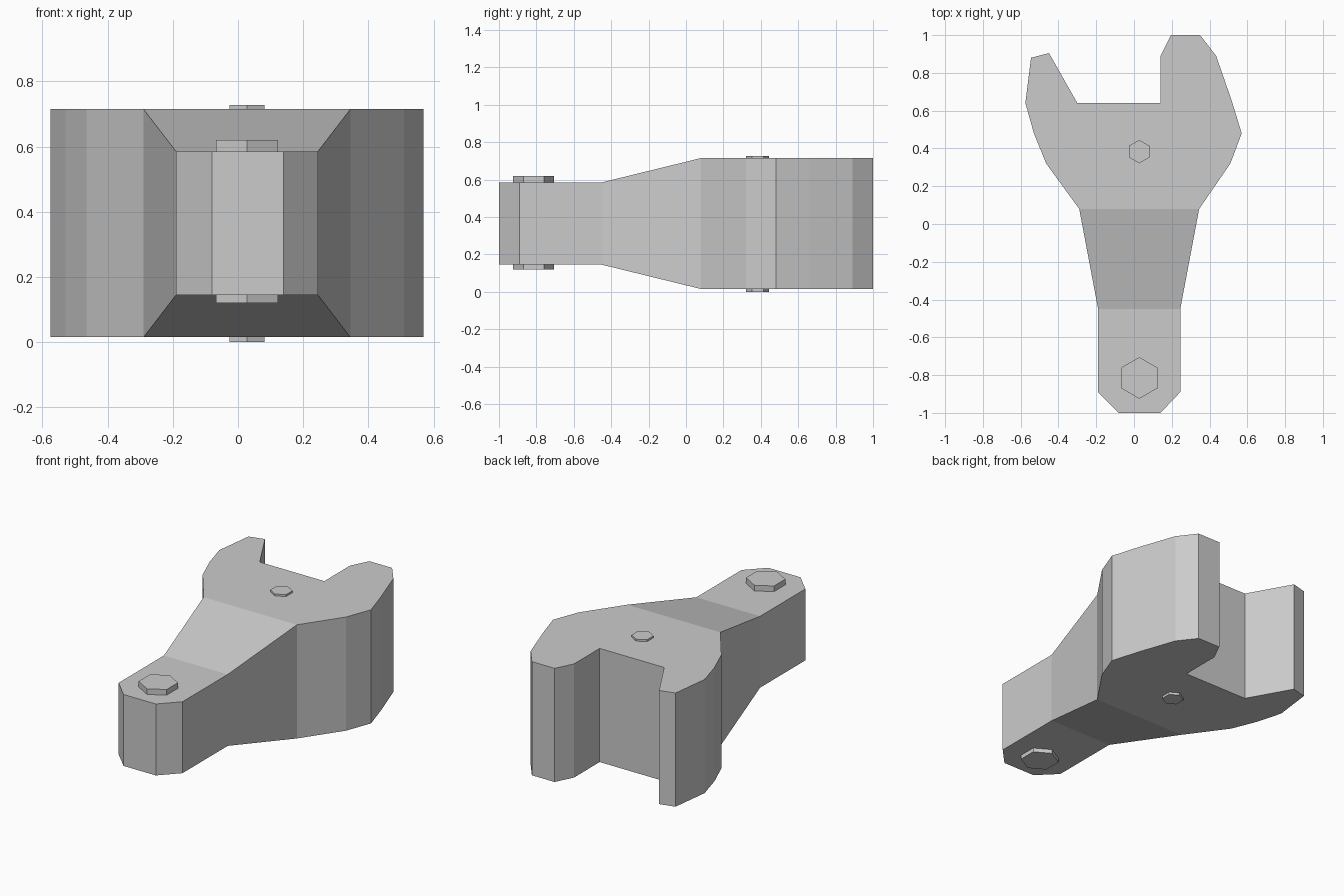
import bpy, bmesh, math

cube = bpy.data.objects.get("Cube")
if cube:
    bpy.data.objects.remove(cube, do_unlink=True)

steel = bpy.data.materials.new("light_grey_steel")
steel.use_nodes = True
steel.diffuse_color = (0.6, 0.6, 0.6, 1)
steel.node_tree.nodes["Principled BSDF"].inputs["Base Color"].default_value = steel.diffuse_color

MID_Z = 0.365
SHANK_END, JAW_START = -0.45, 0.08


def add_object(name, bm):
    bmesh.ops.recalc_face_normals(bm, faces=bm.faces)
    mesh = bpy.data.meshes.new(name)
    bm.to_mesh(mesh)
    bm.free()
    mesh.materials.append(steel)
    obj = bpy.data.objects.new(name, mesh)
    bpy.context.collection.objects.link(obj)
    return obj


def half_thickness(y):
    t = min(max((y - SHANK_END) / (JAW_START - SHANK_END), 0), 1)
    return 0.22 + t * 0.13


# Wrench body: outline runs from the neck's left side around the jaw to its right
jaw = [(0.345, 0.08), (0.51, 0.32), (0.57, 0.48), (0.515, 0.66), (0.435, 0.89),
       (0.35, 1), (0.195, 1), (0.14, 0.89), (0.14, 0.64), (-0.3, 0.64),
       (-0.45, 0.905), (-0.545, 0.88), (-0.575, 0.64), (-0.53, 0.48),
       (-0.465, 0.32), (-0.29, 0.08)]
shank = [(-0.19, -0.45), (-0.19, -0.89), (-0.08, -1), (0.14, -1),
         (0.245, -0.89), (0.245, -0.45)]
outline = jaw + shank
n, j = len(outline), len(jaw)

bm = bmesh.new()
rings = []
for side in (-1, 1):
    ring = [bm.verts.new((x, y, MID_Z + side * half_thickness(y))) for x, y in outline]
    rings.append(ring)
    bm.faces.new(ring[:j])                                # jaw
    bm.faces.new((ring[j - 1], ring[j], ring[-1], ring[0]))  # sloped neck
    bm.faces.new(ring[j:])                                # shank
low, high = rings
for i in range(n):
    k = (i + 1) % n
    bm.faces.new((low[i], low[k], high[k], high[i]))
add_object("wrench_body", bm)


# Hexagonal pins passing through the body
def hex_pin(name, x, y, radius, bottom, top):
    bm = bmesh.new()
    bmesh.ops.create_cone(bm, cap_ends=True, segments=6, radius1=radius,
                          radius2=radius, depth=top - bottom)
    corner = max(bm.verts, key=lambda v: v.co.y)
    if abs(corner.co.x) > radius * 0.1:
        for v in bm.verts:
            v.co.x, v.co.y = -v.co.y, v.co.x
    obj = add_object(name, bm)
    obj.location = (x, y, (top + bottom) / 2)


hex_pin("handle_pin", 0.028, -0.815, 0.11, 0.12, 0.62)
hex_pin("jaw_pin", 0.028, 0.383, 0.062, 0.0, 0.727)
